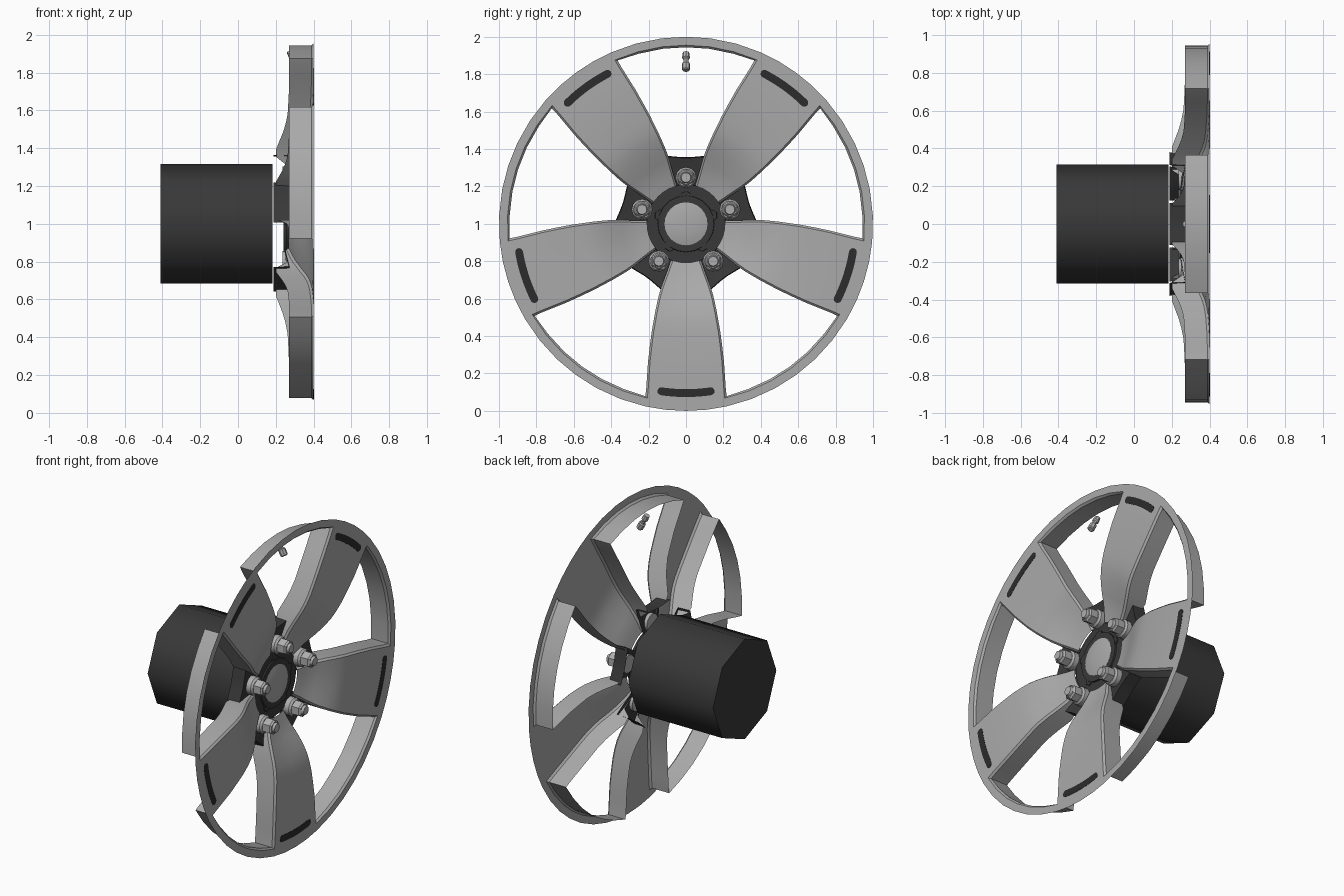
import bpy, bmesh, math
from math import sin, cos, radians, pi, hypot
from mathutils import Vector, Matrix

if "Cube" in bpy.data.objects:
    bpy.data.objects.remove(bpy.data.objects["Cube"])


def material(name, v):
    m = bpy.data.materials.new(name)
    m.use_nodes = True
    m.diffuse_color = (v, v, v, 1)
    m.node_tree.nodes["Principled BSDF"].inputs["Base Color"].default_value = (v, v, v, 1)
    return m


SILVER = material("silver grey", 0.40)
STEEL = material("bolt steel", 0.43)
DARK = material("dark grey", 0.04)
BLACK = material("slot black", 0.025)

SPOKES = [radians(-90 + 72 * k) for k in range(5)]
WINDOWS = [a + pi / 5 for a in SPOKES]


def finish(name, bm, mat, angle=35, fix=True):
    bmesh.ops.remove_doubles(bm, verts=bm.verts, dist=0.0005)
    if fix:
        bmesh.ops.recalc_face_normals(bm, faces=bm.faces)
    me = bpy.data.meshes.new(name)
    bm.to_mesh(me)
    bm.free()
    me.materials.append(mat)
    ob = bpy.data.objects.new(name, me)
    bpy.context.collection.objects.link(ob)
    bpy.ops.object.select_all(action="DESELECT")
    ob.select_set(True)
    bpy.context.view_layer.objects.active = ob
    bpy.ops.object.shade_smooth_by_angle(angle=radians(angle))


def place(x, u, v, phi):
    """Point at depth x, u along and v across the direction phi of the wheel."""
    return Vector((x, u * cos(phi) - v * sin(phi), 1 + u * sin(phi) + v * cos(phi)))


def grid(bm, rows, flip=False):
    vs = [[bm.verts.new(p) for p in r] for r in rows]
    for a, b in zip(vs, vs[1:]):
        for j in range(len(a) - 1):
            q = [a[j], b[j], b[j + 1], a[j + 1]]
            bm.faces.new(q[::-1] if flip else q)


def lathe(bm, profile, sides, matrix):
    """Turn (height, radius) points around the local z axis and cap both ends."""
    rings = []
    for h, r in profile:
        rings.append([bm.verts.new(matrix @ Vector((r * cos(2 * pi * i / sides),
                                                    r * sin(2 * pi * i / sides), h)))
                      for i in range(sides)])
    for a, b in zip(rings, rings[1:]):
        for i in range(sides):
            n = (i + 1) % sides
            bm.faces.new((a[i], a[n], b[n], b[i]))
    bm.faces.new(rings[0][::-1])
    bm.faces.new(rings[-1])


def axle(u=0, phi=0):
    """Local z points along +x from a spot on the wheel."""
    return Matrix.Translation(place(0, u, 0, phi)) @ Matrix.Rotation(pi / 2, 4, "Y")


def interp(table, t):
    for (a, va), (b, vb) in zip(table, table[1:]):
        if t <= b:
            return va + (vb - va) * max(0, t - a) / (b - a)
    return table[-1][1]


def face_x(r):
    return interp([(0.2, 0.266), (0.3, 0.295), (0.38, 0.332), (0.46, 0.366),
                   (0.52, 0.382), (0.62, 0.393), (0.78, 0.4)], r)


def back_x(r):
    return interp([(0.2, 0.245), (0.33, 0.255), (0.37, 0.188), (0.52, 0.245),
                   (0.6, 0.262), (0.75, 0.27)], r)


def half_width(u):
    return interp([(0.2, 0.07), (0.28, 0.1), (0.36, 0.129), (0.45, 0.15),
                   (0.58, 0.173), (0.72, 0.191), (0.93, 0.205)], u)


# Wheel face: five dished spokes, rim ring and window walls
bm = bmesh.new()
INNER, CHAMFER, HUB = 0.955, 0.011, 0.208
tip = [radians(a) for a in (0, 6.3, 12.5)]
arc = [radians(a) for a in (12.5, 20.5, 28.5, 36)]
stations = [0.25, 0.3, 0.34, 0.38, 0.42, 0.47, 0.52, 0.58, 0.66, 0.74, 0.82, 0.88]
for phi in SPOKES:
    for s in (1, -1):
        def P(x, u, v):
            return place(x, u, s * v, phi)

        def ring(r, angles):
            return [P(0.4, r * cos(a), r * sin(a)) for a in angles]

        # spoke surface, starting on an arc around the hub
        w = half_width(0.2)
        spoke = [[(math.sqrt(HUB ** 2 - (w * f) ** 2), w * f) for f in (0, 0.5, 1)]]
        spoke += [[(u, half_width(u) * f) for f in (0, 0.5, 1)] for u in stations]
        rows = [[P(face_x(hypot(*p)), *p) for p in row] for row in spoke]
        grid(bm, rows + [ring(INNER, tip), ring(1, tip)], s < 0)
        grid(bm, [ring(INNER, arc), ring(1, arc)], s < 0)
        # chain of window edge points: position and chamfer direction
        chain = [(*row[-1], 0, CHAMFER) for row in spoke]
        for i, a in enumerate(arc):
            chain.append((INNER * cos(a), INNER * sin(a), -CHAMFER * cos(a),
                          CHAMFER if i == 0 else -CHAMFER * sin(a)))
        front, edge, back = [], [], []
        for u, v, du, dv in chain:
            r = hypot(u, v)
            front.append(P(face_x(r), u, v))
            edge.append(P(face_x(r) - 0.012, u + du, v + dv))
            back.append(P(back_x(r), u + du, v + dv))
        grid(bm, [front, edge, back], s > 0)
finish("wheel_face", bm, SILVER, 30, fix=False)

# Arc slots near the spoke tips
bm = bmesh.new()
SLOT_R, SLOT_W, SLOT_A = 0.905, 0.021, 8.4
for phi in SPOKES:
    outline = []
    for side in (1, -1):
        for i in range(11):
            a = radians(SLOT_A * side * (i / 5 - 1))
            r = SLOT_R + SLOT_W * side
            outline.append((r * cos(a), r * sin(a)))
        a = radians(SLOT_A) * side
        for t in (30, 60, 90, 120, 150):
            b = radians(SLOT_A + t) if side > 0 else radians(180 - SLOT_A + t)
            outline.append((SLOT_R * cos(a) + SLOT_W * cos(b), SLOT_R * sin(a) + SLOT_W * sin(b)))
    top = bm.faces.new([bm.verts.new(place(0.402, u, v, phi)) for u, v in outline])
    for v in bmesh.ops.extrude_face_region(bm, geom=[top])["geom"]:
        if isinstance(v, bmesh.types.BMVert):
            v.co.x -= 0.0015
finish("spoke_slots", bm, BLACK)

# Dark bolt pockets: thin floor and scalloped outer wall in each window
bm = bmesh.new()
for phi in WINDOWS:
    rows = []
    for x, r, spread, dip in ((0.246, 0.19, 22, 0), (0.25, 0.24, 20, 0), (0.258, 0.3, 19, 0.004),
                              (0.272, 0.376, 17, 0.024), (0.188, 0.38, 17, 0.024)):
        row = []
        for i in range(-4, 5):
            a = radians(spread * i / 4)
            q = r - dip * cos(pi * i / 8)
            row.append(place(x, q * cos(a), q * sin(a), phi))
        rows.append(row)
    grid(bm, rows)
finish("bolt_pockets", bm, DARK, fix=False)

# Notched collar around the centre cap
bm = bmesh.new()
lathe(bm, [(0.24, 0.214), (0.258, 0.21), (0.258, 0.165)], 30, axle())
lathe(bm, [(0.24, 0.155), (0.267, 0.15), (0.267, 0.11)], 20, axle())
for phi in WINDOWS:
    lathe(bm, [(0.24, 0.035), (0.264, 0.03)], 6, axle(0.145, phi))
finish("hub_collar", bm, DARK)

# Domed centre cap
bm = bmesh.new()
lathe(bm, [(0.25, 0.115), (0.268, 0.115), (0.275, 0.085), (0.279, 0.04)], 24, axle())
finish("centre_cap", bm, SILVER)

# Wheel bolts between the spokes
bm = bmesh.new()
for phi in WINDOWS:
    m = axle(0.247, phi)
    lathe(bm, [(0.235, 0.056), (0.29, 0.056), (0.302, 0.047)], 12, m)
    lathe(bm, [(0.295, 0.047), (0.35, 0.047), (0.36, 0.038)], 6, m)
    lathe(bm, [(0.355, 0.032), (0.375, 0.026)], 10, m)
finish("wheel_bolts", bm, STEEL)

# Eight-sided axle drum behind the wheel
bm = bmesh.new()
lathe(bm, [(-0.41, 0.316), (0.182, 0.316)], 8, axle())
finish("axle_drum", bm, DARK, 60)

# Tyre valve, tilted inward from the rim
bm = bmesh.new()
base, end = Vector((0.272, 0, 1.915)), Vector((0.325, 0, 1.82))
axis = end - base
m = Matrix.Translation(base) @ axis.to_track_quat("Z", "Y").to_matrix().to_4x4()
L = axis.length
lathe(bm, [(0, 0.017), (0.3 * L, 0.021), (0.36 * L, 0.014), (0.58 * L, 0.014),
           (0.62 * L, 0.022), (0.95 * L, 0.022), (L, 0.017)], 8, m)
finish("valve", bm, STEEL)
